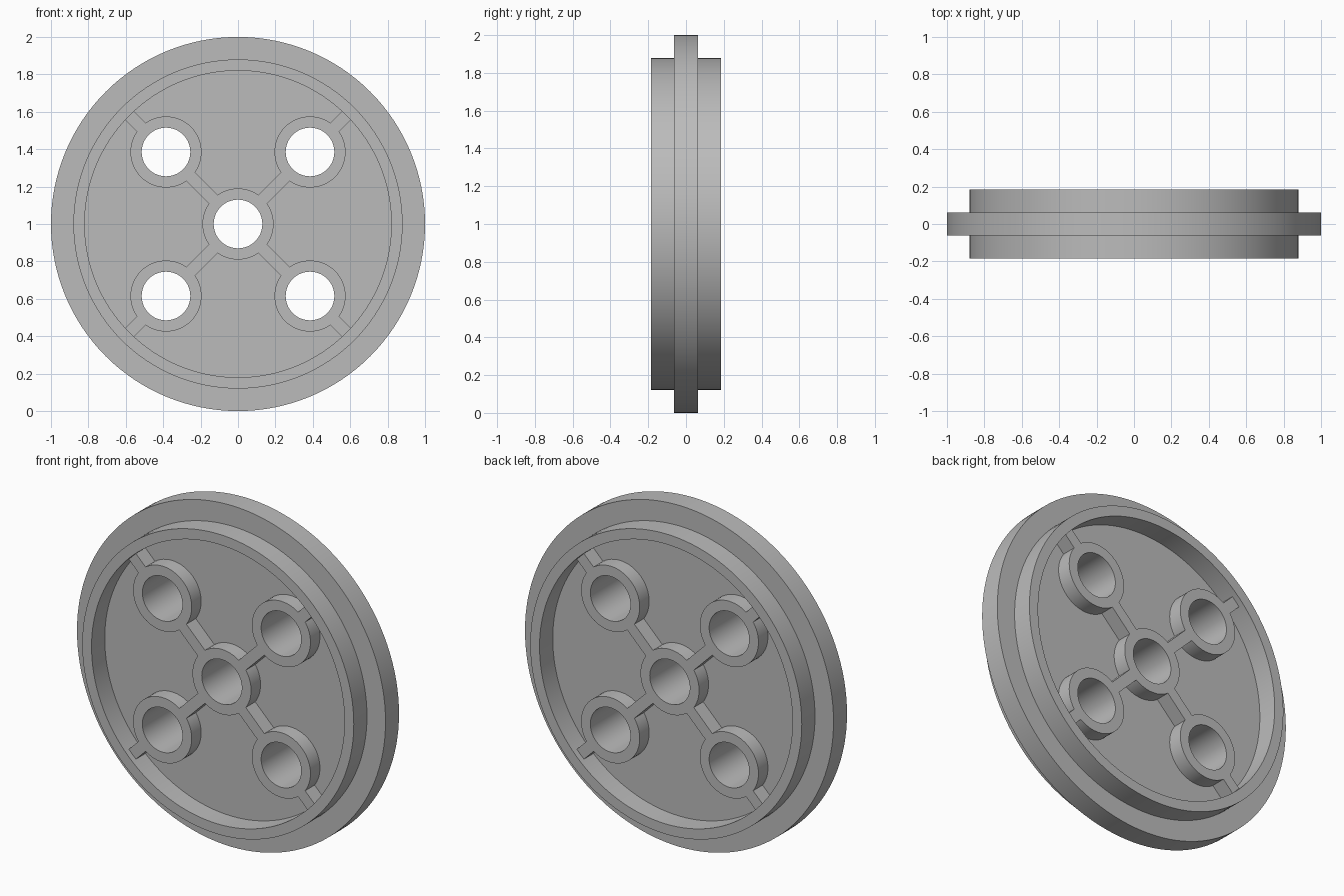
import bpy, bmesh, math
from mathutils import Matrix

cube = bpy.data.objects.get("Cube")
if cube:
    bpy.data.objects.remove(cube, do_unlink=True)

GREY = (0.5, 0.5, 0.5, 1)
mat = bpy.data.materials.new("plain grey")
mat.use_nodes = True
mat.diffuse_color = GREY
mat.node_tree.nodes["Principled BSDF"].inputs["Base Color"].default_value = GREY

# Main sizes
FLANGE_R, FLANGE_HALF = 1.0, 0.0625
RIM_R, RIM_INNER, RIM_HALF = 0.88, 0.82, 0.185
HUB_R, HOLE_R, HUB_HALF = 0.19, 0.13, 0.15
OFFSET = 0.385
RIB_WIDTH = 0.065
EMBED_R = 0.16          # radius inside the hub wall where other parts end


def circle(r, cx=0, cy=0, n=64):
    return [(cx + r * math.cos(2 * math.pi * i / n),
             cy + r * math.sin(2 * math.pi * i / n)) for i in range(n)]


def plate(name, loops, half):
    """Extrude closed outlines (inner ones become holes) and stand them upright."""
    curve = bpy.data.curves.new(name, 'CURVE')
    curve.dimensions = '2D'
    curve.fill_mode = 'BOTH'
    curve.extrude = half
    for pts in loops:
        spline = curve.splines.new('POLY')
        spline.points.add(len(pts) - 1)
        for p, (x, y) in zip(spline.points, pts):
            p.co = (x, y, 0, 1)
        spline.use_cyclic_u = True
    temp = bpy.data.objects.new(name + " outline", curve)
    mesh = bpy.data.meshes.new_from_object(temp)
    bpy.data.objects.remove(temp)
    bpy.data.curves.remove(curve)

    bm = bmesh.new()
    bm.from_mesh(mesh)
    bmesh.ops.remove_doubles(bm, verts=bm.verts, dist=0.0001)
    bmesh.ops.recalc_face_normals(bm, faces=bm.faces)
    bm.transform(Matrix.Translation((0, 0, 1)) @ Matrix.Rotation(math.pi / 2, 4, 'X'))
    bm.to_mesh(mesh)
    bm.free()
    mesh.materials.clear()
    mesh.materials.append(mat)
    obj = bpy.data.objects.new(name, mesh)
    bpy.context.collection.objects.link(obj)
    bpy.ops.object.select_all(action='DESELECT')
    obj.select_set(True)
    bpy.context.view_layer.objects.active = obj
    bpy.ops.object.shade_smooth_by_angle(angle=math.radians(30))
    return obj


def rib(name, angle, start, end):
    """Straight bar along a radius."""
    c, s, w = math.cos(angle), math.sin(angle), RIB_WIDTH / 2
    corners = [(start, -w), (end, -w), (end, w), (start, w)]
    plate(name, [[(u * c - v * s, u * s + v * c) for u, v in corners]], HUB_HALF)


corners = {"upper_left": (1, 1), "upper_right": (-1, 1),
           "lower_right": (-1, -1), "lower_left": (1, -1)}
centres = {"centre": (0, 0)}
centres.update({k: (sx * OFFSET, sy * OFFSET) for k, (sx, sy) in corners.items()})

# Flange disc, pierced where the hubs pass through
plate("flange_disc", [circle(FLANGE_R, n=128)] +
      [circle(EMBED_R, x, y) for x, y in centres.values()], FLANGE_HALF)

# Raised rim on both faces
plate("raised_rim", [circle(RIM_R, n=128), circle(RIM_INNER, n=128)], RIM_HALF)

# Hollow hubs
for key, (x, y) in centres.items():
    plate(key + "_hub", [circle(HUB_R, x, y), circle(HOLE_R, x, y)], HUB_HALF)

# Diagonal ribs joining the hubs and the rim
reach = OFFSET * math.sqrt(2)
for key, (sx, sy) in corners.items():
    angle = math.atan2(sy, sx)
    rib(key + "_inner_rib", angle, EMBED_R, reach - EMBED_R)
    rib(key + "_outer_rib", angle, reach + EMBED_R, RIM_INNER + 0.01)
